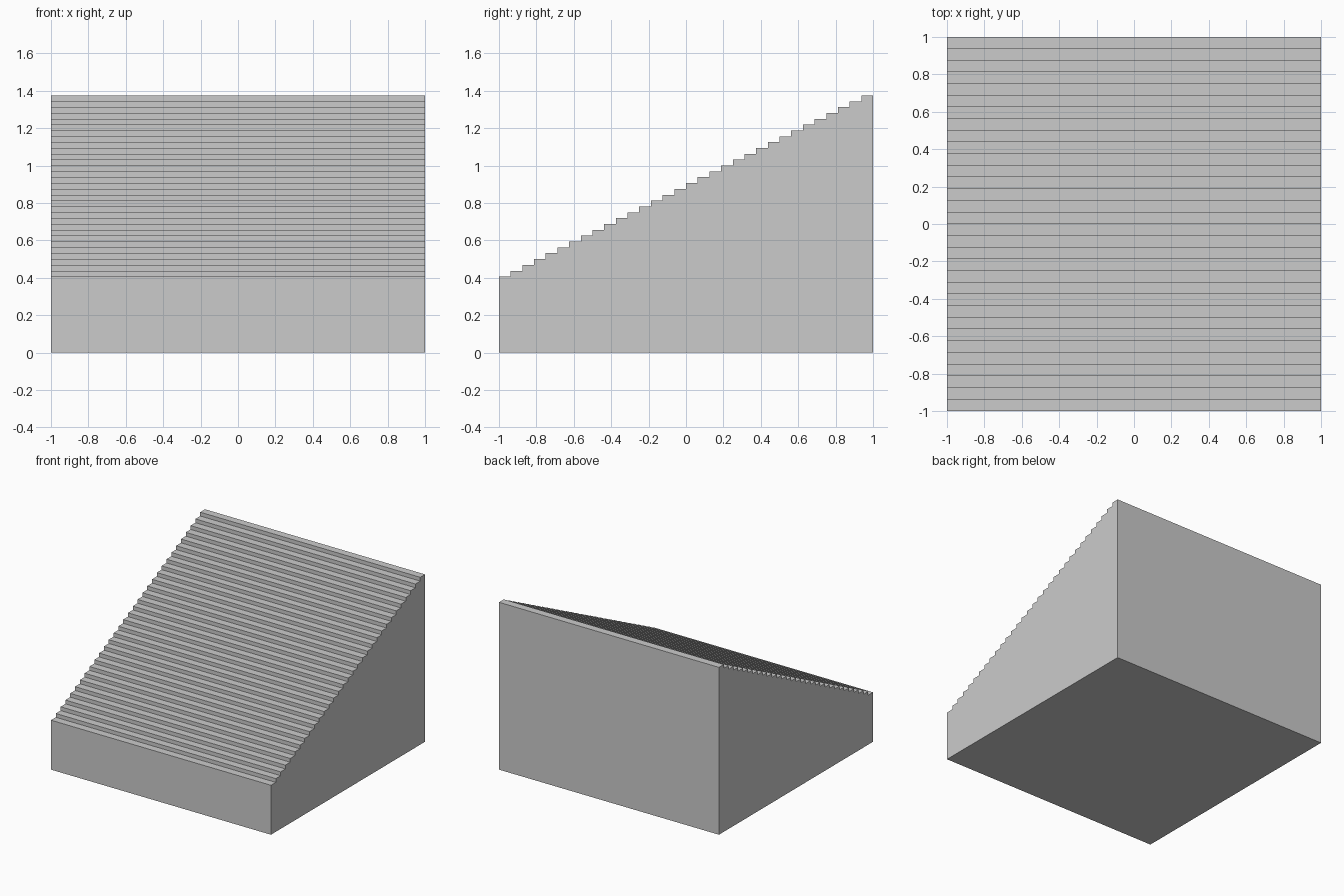
import bpy, bmesh

if "Cube" in bpy.data.objects:
    bpy.data.objects.remove(bpy.data.objects["Cube"])

STEPS = 32
TREAD = 2 / STEPS        # depth of each step
RISE = TREAD / 2         # height of each step
FIRST = 13 * RISE        # height of the lowest step
WIDTH = 2

# Side profile: flat base, upright back, stepped slope
profile = [(-1, 0), (1, 0)]
for i in reversed(range(STEPS)):
    z = FIRST + i * RISE
    profile += [(-1 + (i + 1) * TREAD, z), (-1 + i * TREAD, z)]

# Solid staircase: extrude the profile across the width
bm = bmesh.new()
side = bm.faces.new([bm.verts.new((-WIDTH / 2, y, z)) for y, z in profile])
ext = bmesh.ops.extrude_face_region(bm, geom=[side], use_keep_orig=True)
moved = [g for g in ext["geom"] if isinstance(g, bmesh.types.BMVert)]
bmesh.ops.translate(bm, verts=moved, vec=(WIDTH, 0, 0))
bmesh.ops.recalc_face_normals(bm, faces=bm.faces)

mesh = bpy.data.meshes.new("staircase")
bm.to_mesh(mesh)
bm.free()
bpy.context.collection.objects.link(bpy.data.objects.new("staircase", mesh))
